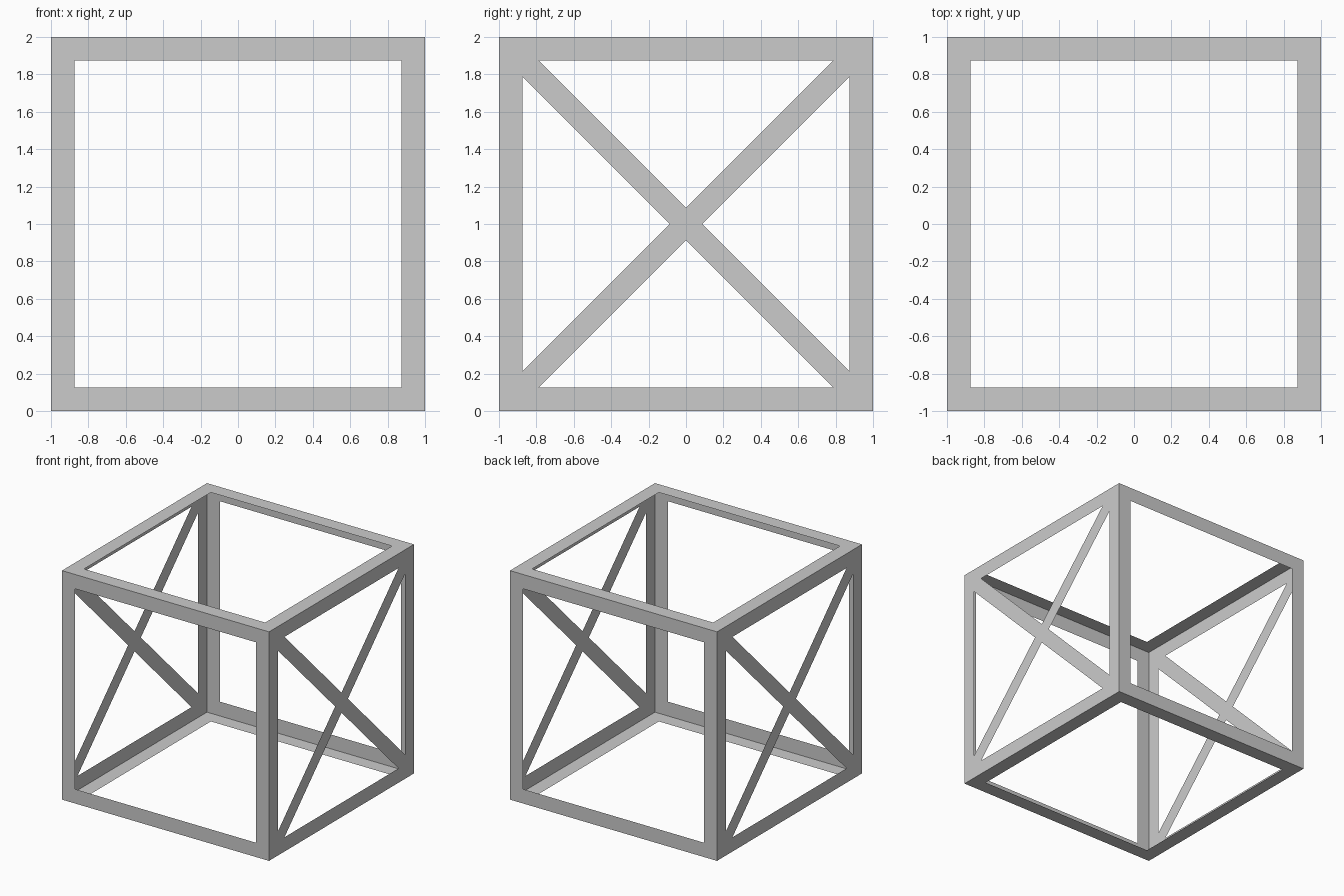
import bpy
import bmesh

if "Cube" in bpy.data.objects:
    bpy.data.objects.remove(bpy.data.objects["Cube"])

BAR = 0.125            # width of the flat frame strips
A = 1 - BAR            # half size of each square opening
C = 0.088              # half width of a brace measured along the axes


def add_object(name, bm):
    mesh = bpy.data.meshes.new(name)
    bm.to_mesh(mesh)
    bm.free()
    obj = bpy.data.objects.new(name, mesh)
    bpy.context.collection.objects.link(obj)
    return obj


# Cube frame: six paper-thin square borders, each with an open middle
bm = bmesh.new()
bmesh.ops.create_cube(bm, size=2)
panels = bm.faces[:]
bmesh.ops.inset_individual(bm, faces=panels, thickness=BAR, use_even_offset=True)
bmesh.ops.delete(bm, geom=panels, context='FACES')
add_object("cube_frame", bm).location.z = 1


# Flat cross braces filling the openings on the left and right sides
def cross_brace(name, side):
    bm = bmesh.new()
    hub = [bm.verts.new((side, y, z)) for y, z in ((C, 0), (0, C), (-C, 0), (0, -C))]
    bm.faces.new(hub)
    y, z = 1, 1
    for i in range(4):
        # one arm per corner, (y, z) turning a quarter each time
        tip = [(A, A - C), (A, A), (A - C, A)]
        arm = [bm.verts.new((side, u * y if i % 2 == 0 else v * y,
                             v * z if i % 2 == 0 else u * z)) for u, v in tip]
        bm.faces.new([hub[i]] + arm + [hub[(i + 1) % 4]])
        y, z = -z, y
    if side < 0:
        bmesh.ops.reverse_faces(bm, faces=bm.faces[:])
    add_object(name, bm).location.z = 1


cross_brace("right_cross_brace", 1)
cross_brace("left_cross_brace", -1)
